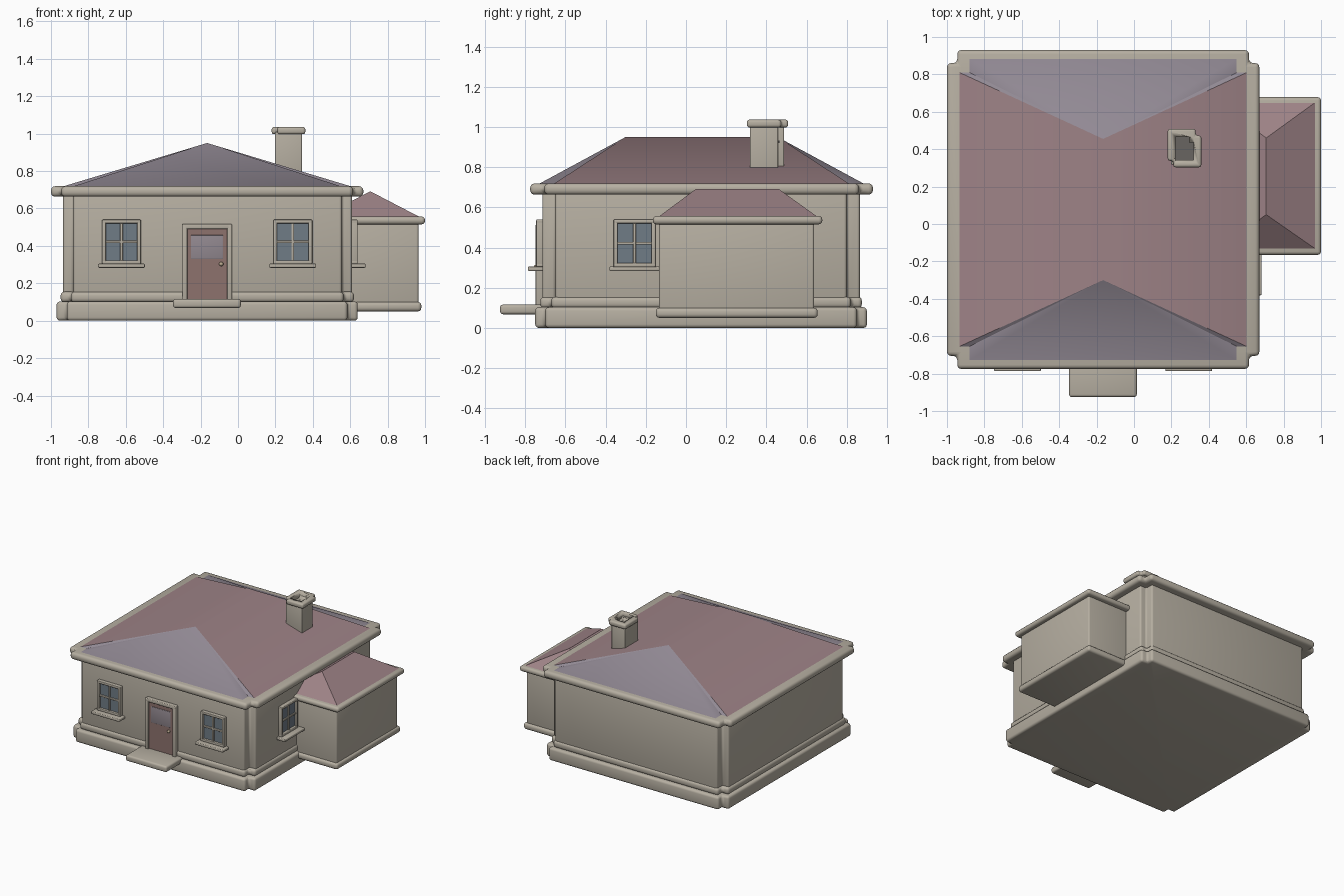
import bpy, bmesh
from math import radians

if "Cube" in bpy.data.objects:
    bpy.data.objects.remove(bpy.data.objects["Cube"])


def material(name, rgb):
    m = bpy.data.materials.new(name)
    m.diffuse_color = (*rgb, 1)
    m.use_nodes = True
    m.node_tree.nodes["Principled BSDF"].inputs["Base Color"].default_value = m.diffuse_color
    return m


STONE = material("stone", (0.47, 0.43, 0.36))
TILE = material("tile", (0.34, 0.225, 0.24))
SLATE = material("grey_tile", (0.29, 0.255, 0.30))
WOOD = material("door_wood", (0.27, 0.17, 0.155))
GLASS = material("glass", (0.16, 0.20, 0.24))
PANE = material("door_pane", (0.29, 0.25, 0.28))
BRASS = material("brass", (0.5, 0.4, 0.28))
SOOT = material("soot", (0.14, 0.13, 0.12))


def outline(x0, x1, y0, y1, dx=0, dy=0, notched=(1, 1, 1, 1)):
    """Rectangle with optional square notches at SW, SE, NE, NW corners."""
    if not dx:
        return [(x0, y0), (x1, y0), (x1, y1), (x0, y1)]
    corners = [(x0, y0, dx, dy), (x1, y0, -dx, dy), (x1, y1, -dx, -dy), (x0, y1, dx, -dy)]
    pts = []
    for i, (x, y, a, b) in enumerate(corners):
        three = [(x, y + b), (x + a, y + b), (x + a, y)]
        if i % 2:
            three.reverse()
        pts += three if notched[i] else [(x, y)]
    return pts


def finish(name, bm, mats, bevel=0.0, segments=3):
    bmesh.ops.recalc_face_normals(bm, faces=bm.faces)
    me = bpy.data.meshes.new(name)
    if bevel:
        bmesh.ops.bevel(bm, geom=bm.edges[:], offset=bevel, segments=segments,
                        profile=0.5, affect='EDGES', clamp_overlap=True)
    bm.to_mesh(me)
    bm.free()
    ob = bpy.data.objects.new(name, me)
    bpy.context.collection.objects.link(ob)
    for m in mats:
        me.materials.append(m)
    bpy.ops.object.select_all(action='DESELECT')
    ob.select_set(True)
    bpy.context.view_layer.objects.active = ob
    bpy.ops.object.shade_smooth_by_angle(angle=radians(35))
    return ob


def prism(name, pts, z0, z1, bevel=0.0, mat=STONE):
    bm = bmesh.new()
    face = bm.faces.new([bm.verts.new((x, y, z0)) for x, y in pts])
    new = bmesh.ops.extrude_face_region(bm, geom=[face])["geom"]
    bmesh.ops.translate(bm, vec=(0, 0, z1 - z0),
                        verts=[v for v in new if isinstance(v, bmesh.types.BMVert)])
    return finish(name, bm, [mat], bevel)


def box(name, x0, x1, y0, y1, z0, z1, bevel=0.0, mat=STONE):
    return prism(name, outline(x0, x1, y0, y1), z0, z1, bevel, mat)


def hip_roof(name, pts, z, ridge_x, ry0, ry1, ridge_z, mats):
    bm = bmesh.new()
    ring = [bm.verts.new((x, y, z)) for x, y in pts]
    ends = [bm.verts.new((ridge_x, y, ridge_z)) for y in (ry0, ry1)]
    mid = (ry0 + ry1) / 2
    bm.faces.new(ring)
    for a, b in zip(ring, ring[1:] + ring[:1]):
        ea, eb = ends[a.co.y > mid], ends[b.co.y > mid]
        f = bm.faces.new([a, b, eb] if ea == eb else [a, b, eb, ea])
        if ea == eb and len(mats) > 1:
            f.material_index = 1
    return finish(name, bm, mats)


# main house: plinth, walls and eaves, all with notched corners
prism("plinth", outline(-0.97, 0.64, -0.75, 0.9, 0.055, 0.05), 0, 0.103, 0.018)
prism("plinth_moulding", outline(-0.948, 0.62, -0.725, 0.875, 0.055, 0.055), 0.098, 0.155, 0.02)
prism("walls", outline(-0.935, 0.61, -0.715, 0.865, 0.055, 0.065), 0.13, 0.69, 0.014)
prism("eaves", outline(-1.0, 0.67, -0.775, 0.93, 0.055, 0.07), 0.663, 0.719, 0.022)
hip_roof("main_roof", outline(-0.955, 0.625, -0.74, 0.895, 0.055, 0.075),
         0.712, -0.165, -0.3, 0.455, 0.95, [TILE, SLATE])

# side extension
box("extension_base", 0.43, 0.98, -0.15, 0.655, 0.05, 0.1, 0.018)
box("extension_walls", 0.445, 0.965, -0.135, 0.638, 0.07, 0.54, 0.012)
box("extension_eaves", 0.415, 1.0, -0.165, 0.678, 0.515, 0.557, 0.018)
hip_roof("extension_roof", outline(0.435, 0.98, -0.14, 0.658), 0.55,
         0.707, 0.05, 0.46, 0.692, [TILE])

# chimney with a hollow flue
CH = (0, 0, 1, 0)
shaft = prism("chimney_shaft", outline(0.198, 0.342, 0.318, 0.488, 0.025, 0.03, CH), 0.76, 1.01, 0.006)
cap = prism("chimney_cap", outline(0.18, 0.36, 0.303, 0.508, 0.03, 0.035, (1, 0, 1, 0)), 0.997, 1.036, 0.013)
cutter = prism("flue_cutter", outline(0.222, 0.318, 0.342, 0.466, 0.025, 0.03, CH), 0.93, 1.1, 0, SOOT)
for part in (shaft, cap):
    mod = part.modifiers.new("flue", 'BOOLEAN')
    mod.operation, mod.solver, mod.object = 'DIFFERENCE', 'EXACT', cutter
    bpy.context.view_layer.objects.active = part
    bpy.ops.object.modifier_apply(modifier=mod.name)
bpy.data.objects.remove(cutter)
box("flue_floor", 0.22, 0.32, 0.34, 0.468, 0.92, 0.933, 0, SOOT)


# windows: built around a local origin on the wall face, facing -y
def window(name, origin, turn=0.0):
    w, z0, z1, t = 0.104, 0.303, 0.54, 0.02
    zc = (z0 + z1) / 2
    parts = [box(name + "_glass", -w + .01, w - .01, -0.012, 0.01, z0, z1 - .01, 0, GLASS),
             box(name + "_sill", -0.125, 0.125, -0.072, 0.01, 0.283, 0.305, 0.006),
             box(name + "_head", -w, w, -0.03, 0.01, z1 - t, z1, 0.005),
             box(name + "_foot", -w, w, -0.03, 0.01, z0, z0 + t, 0.005),
             box(name + "_mullion", -.007, .007, -0.022, 0.01, z0, z1 - .01, 0.003),
             box(name + "_transom", -w + .01, w - .01, -0.021, 0.01, zc - .007, zc + .007, 0.003)]
    for side, x in (("left", -w), ("right", w - t)):
        parts.append(box(f"{name}_{side}_jamb", x, x + t, -0.03, 0.01, z0, z1, 0.005))
    for p in parts:
        p.location = origin
        p.rotation_euler.z = turn


window("front_left_window", (-0.623, -0.715, 0))
window("front_right_window", (0.293, -0.715, 0))
window("side_window", (0.61, -0.256, 0), radians(90))

# door with frame, pane, knob and step
for side, x in (("left", -0.298), ("right", -0.058)):
    box(f"door_{side}_jamb", x, x + 0.027, -0.748, -0.70, 0.11, 0.517, 0.006)
box("door_head", -0.298, -0.031, -0.748, -0.70, 0.49, 0.517, 0.006)
box("door_leaf", -0.275, -0.055, -0.734, -0.70, 0.11, 0.495, 0, WOOD)
box("door_pane", -0.252, -0.08, -0.738, -0.72, 0.33, 0.457, 0.002, PANE)
box("door_step", -0.347, 0.015, -0.925, -0.70, 0.068, 0.116, 0.014)
bm = bmesh.new()
bmesh.ops.create_uvsphere(bm, u_segments=12, v_segments=8, radius=0.012)
bmesh.ops.translate(bm, verts=bm.verts, vec=(-0.09, -0.746, 0.303))
finish("door_knob", bm, [BRASS])
